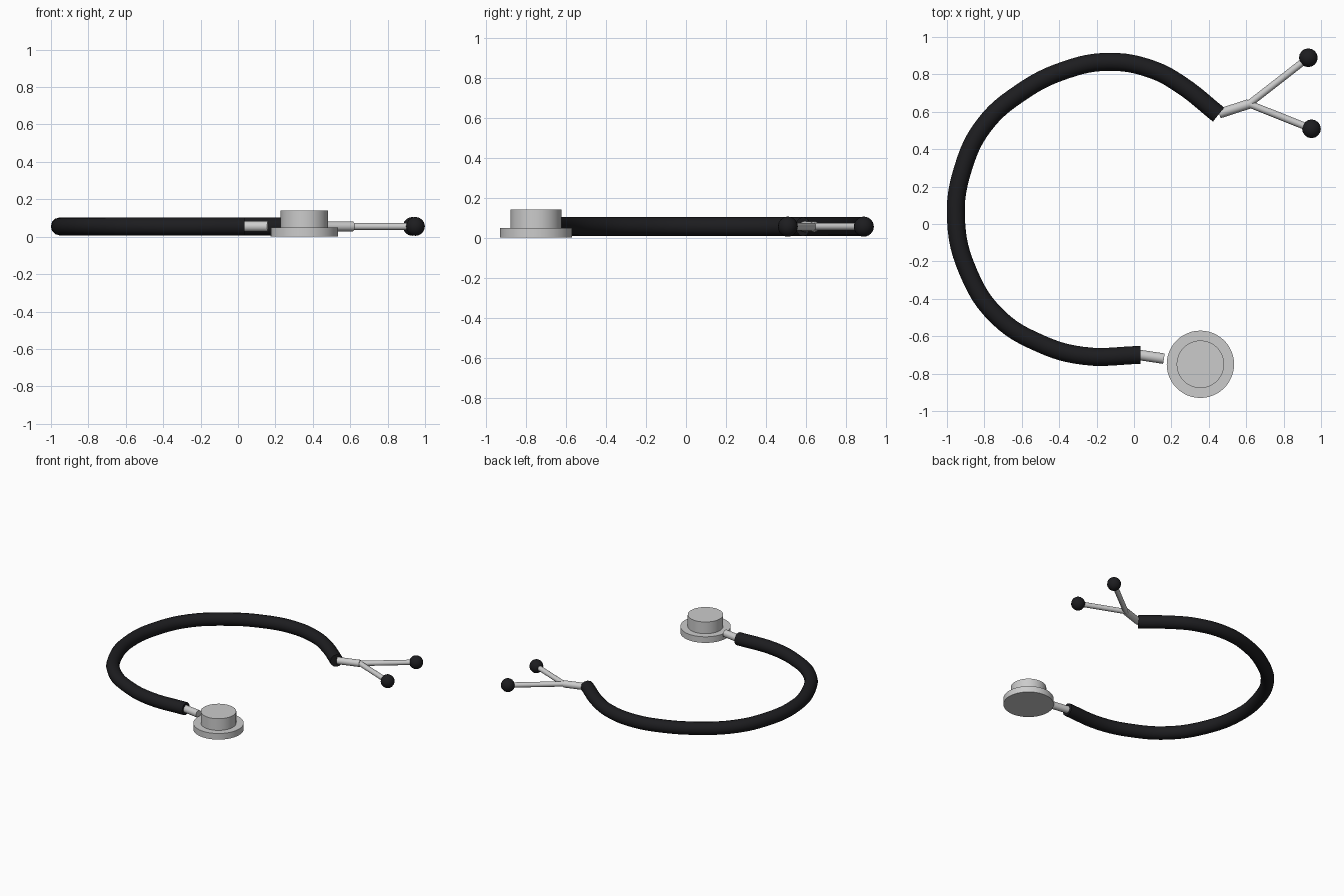
import bpy
import math
from mathutils import Vector

if "Cube" in bpy.data.objects:
    bpy.data.objects.remove(bpy.data.objects["Cube"])

Z = 0.055  # height of the tubing centre line

black = bpy.data.materials.new("black_rubber")
black.diffuse_color = (0.012, 0.012, 0.014, 1)
black.use_nodes = True
black.node_tree.nodes["Principled BSDF"].inputs["Base Color"].default_value = black.diffuse_color


def smooth(obj, name):
    obj.name = name
    bpy.ops.object.shade_smooth_by_angle(angle=math.radians(40))
    return obj


def disc(name, x, y, z0, z1, radius):
    bpy.ops.mesh.primitive_cylinder_add(vertices=48, radius=radius, depth=z1 - z0,
                                        location=(x, y, (z0 + z1) / 2))
    return smooth(bpy.context.object, name)


def rod(name, start, end, radius):
    a, b = Vector((*start, Z)), Vector((*end, Z))
    d = b - a
    bpy.ops.mesh.primitive_cylinder_add(vertices=16, radius=radius, depth=d.length,
                                        location=(a + b) / 2,
                                        rotation=d.to_track_quat('Z', 'Y').to_euler())
    return smooth(bpy.context.object, name)


# Rubber tubing swept along a smooth path
path = [(0.035, -0.70), (-0.27, -0.705), (-0.50, -0.64), (-0.73, -0.495),
        (-0.885, -0.26), (-0.952, 0.03), (-0.91, 0.31), (-0.80, 0.53),
        (-0.61, 0.70), (-0.37, 0.822), (-0.13, 0.867), (0.10, 0.825),
        (0.25, 0.745), (0.452, 0.585)]
curve = bpy.data.curves.new("tubing", 'CURVE')
curve.dimensions = '3D'
curve.resolution_u = 6
curve.bevel_depth = 0.048
curve.bevel_resolution = 4
curve.use_fill_caps = True
spline = curve.splines.new('BEZIER')
spline.bezier_points.add(len(path) - 1)
for point, (x, y) in zip(spline.bezier_points, path):
    point.co = (x, y, Z)
    point.handle_left_type = point.handle_right_type = 'AUTO'
tubing = bpy.data.objects.new("tubing", curve)
bpy.context.collection.objects.link(tubing)
bpy.context.view_layer.objects.active = tubing
tubing.select_set(True)
bpy.ops.object.convert(target='MESH')
tubing = smooth(bpy.context.object, "tubing")
tubing.data.materials.clear()
tubing.data.materials.append(black)

# Chest piece: wide diaphragm, narrower bell and connecting stem
disc("diaphragm", 0.355, -0.75, 0.0, 0.048, 0.18)
disc("bell", 0.355, -0.75, 0.045, 0.14, 0.127)
rod("chest_stem", (0.02, -0.699), (0.16, -0.72), 0.028)

# Metal fork with two ear tubes and ear tips
fork = (0.615, 0.642)
rod("fork_stem", (0.455, 0.59), fork, 0.026)
for side, tip in (("upper", (0.932, 0.889)), ("lower", (0.949, 0.509))):
    rod(side + "_ear_tube", fork, tip, 0.019)
    bpy.ops.mesh.primitive_uv_sphere_add(segments=16, ring_count=12, radius=0.05,
                                         location=(*tip, Z))
    ear = bpy.context.object
    ear.name = side + "_ear_tip"
    bpy.ops.object.shade_smooth()
    ear.data.materials.append(black)
